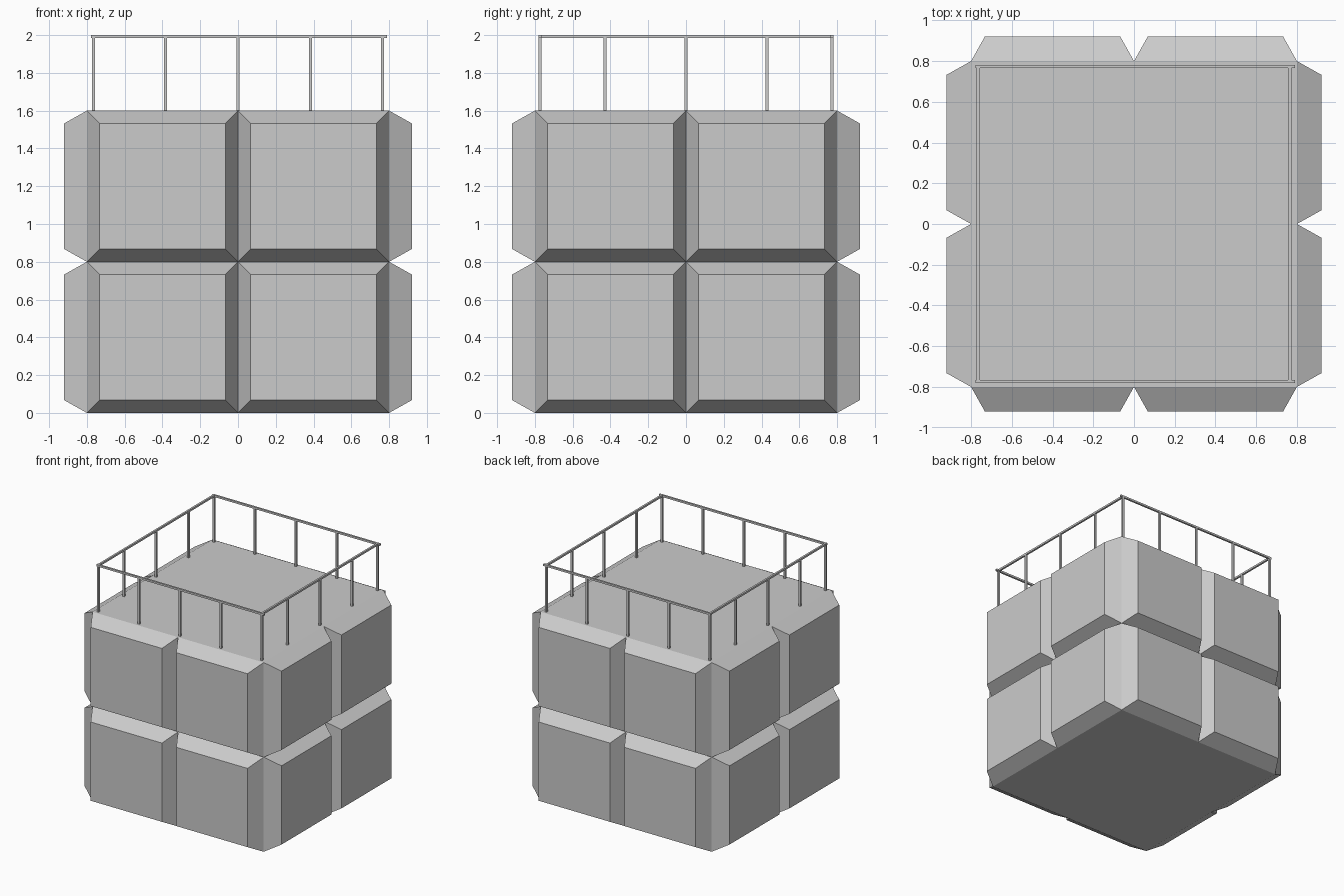
import bpy, bmesh
from mathutils import Vector, Matrix

if "Cube" in bpy.data.objects:
    bpy.data.objects.remove(bpy.data.objects["Cube"])

H = 0.8        # half width of the core
INSET = 0.095  # bevel border of each panel
DEPTH = 0.12   # how far panels stand out
T = 0.016      # rail thickness


def finish(bm, name):
    bmesh.ops.recalc_face_normals(bm, faces=bm.faces)
    me = bpy.data.meshes.new(name)
    bm.to_mesh(me)
    bm.free()
    ob = bpy.data.objects.new(name, me)
    bpy.context.collection.objects.link(ob)
    return ob


def add_box(bm, lo, hi):
    lo, hi = Vector(lo), Vector(hi)
    m = Matrix.Translation((lo + hi) / 2) @ Matrix.Diagonal((*(hi - lo), 1))
    bmesh.ops.create_cube(bm, size=1, matrix=m)


# Block with a 2 x 2 set of raised bevelled panels on every side
bm = bmesh.new()
add_box(bm, (-H, -H, 0), (H, H, 2 * H))
for axis in ((1, 0, 0), (0, 1, 0), (0, 0, 1)):
    bmesh.ops.bisect_plane(bm, geom=bm.verts[:] + bm.edges[:] + bm.faces[:],
                           plane_co=(0, 0, H), plane_no=axis)
bm.normal_update()
panels = [f for f in bm.faces if abs(f.normal.z) < 0.5]
bmesh.ops.inset_individual(bm, faces=panels, thickness=INSET, depth=0)
for f in panels:
    n = f.normal.copy()
    bmesh.ops.translate(bm, verts=f.verts, vec=n * DEPTH)
finish(bm, "panelled_block")

# Railing posts
RX, RY, h = 0.765, 0.773, T / 2
spots = [(x, s * RY) for s in (-1, 1) for x in (-RX, -0.383, 0, 0.383, RX)]
spots += [(s * RX, y) for s in (-1, 1) for y in (-0.43, 0, 0.43)]
bm = bmesh.new()
for x, y in spots:
    add_box(bm, (x - h, y - h, 2 * H), (x + h, y + h, 2 - T))
finish(bm, "railing_posts")

# Top rails
bm = bmesh.new()
for s in (-1, 1):
    add_box(bm, (-0.778, s * RY - h, 2 - T), (0.79, s * RY + h, 2))
    add_box(bm, (s * RX - h, -RY + h, 2 - T), (s * RX + h, RY - h, 2))
finish(bm, "railing_top")
